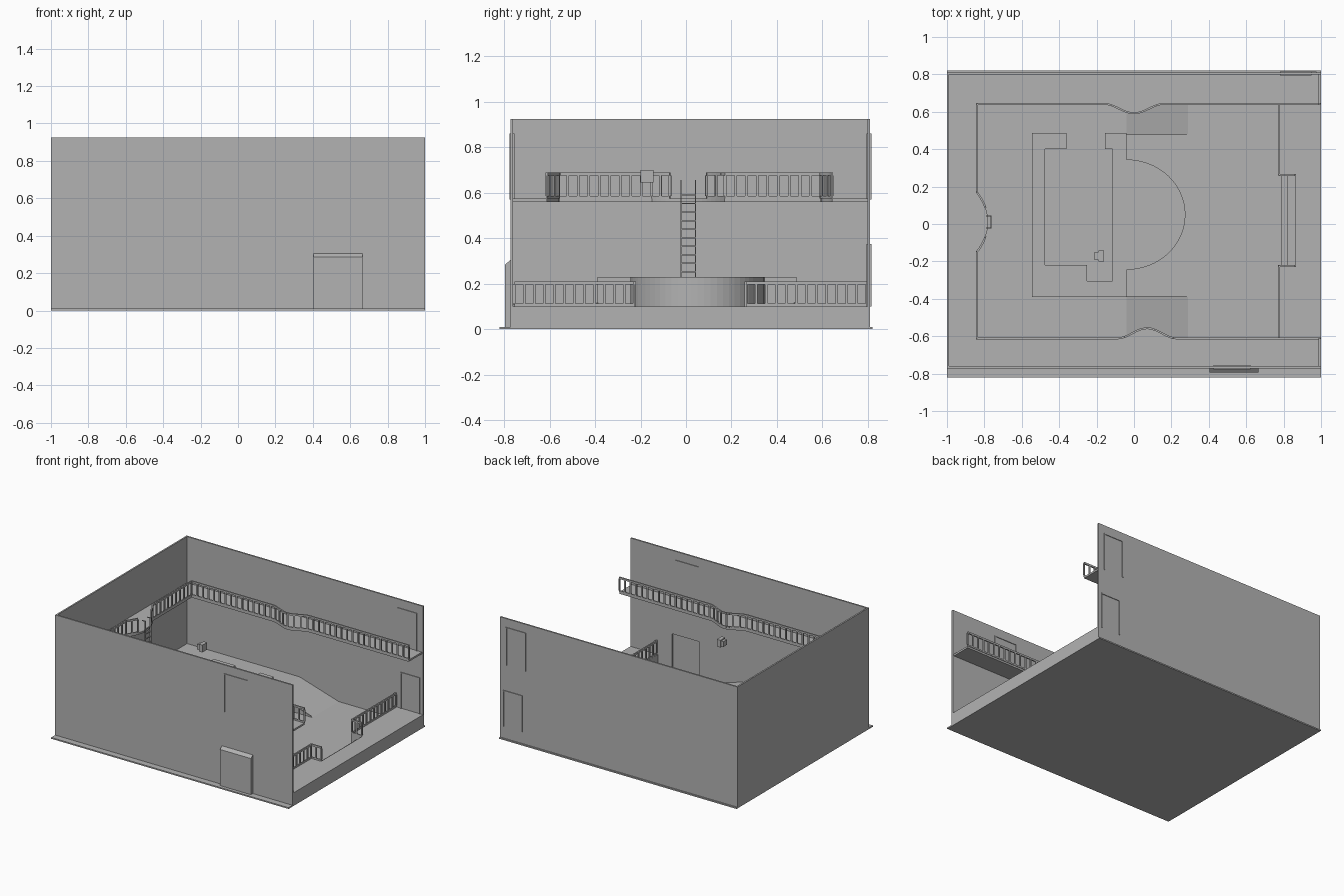
import bpy, bmesh, math
from mathutils import Vector, Matrix

if "Cube" in bpy.data.objects:
    bpy.data.objects.remove(bpy.data.objects["Cube"])

grey = bpy.data.materials.new("plain grey")
grey.diffuse_color = (0.45, 0.45, 0.45, 1)
grey.use_nodes = True
grey.node_tree.nodes["Principled BSDF"].inputs["Base Color"].default_value = grey.diffuse_color


def finish(name, bm):
    bmesh.ops.recalc_face_normals(bm, faces=bm.faces)
    me = bpy.data.meshes.new(name)
    bm.to_mesh(me)
    bm.free()
    me.materials.append(grey)
    ob = bpy.data.objects.new(name, me)
    bpy.context.collection.objects.link(ob)
    return ob


def add_box(bm, x0, x1, y0, y1, z0, z1):
    m = Matrix.Translation(((x0 + x1) / 2, (y0 + y1) / 2, (z0 + z1) / 2))
    bmesh.ops.create_cube(bm, size=1, matrix=m @ Matrix.Diagonal((x1 - x0, y1 - y0, z1 - z0, 1)))


def box(name, *b):
    bm = bmesh.new()
    add_box(bm, *b)
    return finish(name, bm)


def prism(name, pts, axis, a, b):
    """Extrude a flat outline along an axis from a to b."""
    put = {'x': lambda p, t: (t, p[0], p[1]),
           'y': lambda p, t: (p[0], t, p[1]),
           'z': lambda p, t: (p[0], p[1], t)}[axis]
    bm = bmesh.new()
    lo = [bm.verts.new(put(p, a)) for p in pts]
    hi = [bm.verts.new(put(p, b)) for p in pts]
    bm.faces.new(lo)
    bm.faces.new(hi)
    n = len(pts)
    for i in range(n):
        j = (i + 1) % n
        bm.faces.new((lo[i], lo[j], hi[j], hi[i]))
    return finish(name, bm)


def add_bar(bm, p, q, width, z0, z1):
    """Upright plank from p to q in plan."""
    p, q = Vector(p), Vector(q)
    d = q - p
    c = (p + q) / 2
    m = (Matrix.Translation((c.x, c.y, (z0 + z1) / 2)) @ Matrix.Rotation(math.atan2(d.y, d.x), 4, 'Z')
         @ Matrix.Diagonal((d.length, width, z1 - z0, 1)))
    bmesh.ops.create_cube(bm, size=1, matrix=m)


def railing(name, path, z, height=0.115, pitch=0.047):
    """Top and bottom rails along a path with evenly spaced balusters."""
    bm = bmesh.new()
    pts = [Vector(p) for p in path]
    total = sum((b - a).length for a, b in zip(pts, pts[1:]))
    step = total / max(1, round(total / pitch))
    run, nxt = 0, 0
    for a, b in zip(pts, pts[1:]):
        d = b - a
        u = d.normalized()
        add_bar(bm, a, b, 0.010, z + height - 0.014, z + height)
        add_bar(bm, a, b, 0.008, z, z + 0.012)
        while nxt <= run + d.length + 1e-5:
            c = a + u * (nxt - run)
            add_bar(bm, c - u * 0.006, c + u * 0.006, 0.008, z + 0.012, z + height - 0.014)
            nxt += step
        run += d.length
    return finish(name, bm)


# shell of the room
box("base_slab", -1, 1, -0.82, 0.82, 0, 0.01)
box("left_wall", -1, -0.988, -0.772, 0.81, 0.01, 0.925)
box("back_wall", -1, 1, 0.798, 0.81, 0.01, 0.925)
prism("front_wall", [(-1, 0.01), (0.42, 0.01), (0.42, 0.29), (0.65, 0.29), (0.65, 0.01),
                     (1, 0.01), (1, 0.925), (-1, 0.925)], 'y', -0.772, -0.76)
prism("front_porch", [(-0.771, 0.01), (-0.795, 0.01), (-0.795, 0.285), (-0.771, 0.305)], 'x', 0.405, 0.665)


# thin door frames showing on both sides of a wall
def door_frame(name, x0, x1, z0, z1, y0, y1):
    t = 0.007
    prism(name, [(x0, z0), (x0, z1), (x1, z1), (x1, z0), (x1 - t, z0), (x1 - t, z1 - t),
                 (x0 + t, z1 - t), (x0 + t, z0)], 'y', y0, y1)


door_frame("front_upper_door_frame", 0.425, 0.622, 0.57, 0.86, -0.777, -0.755)
door_frame("back_upper_door_frame", 0.78, 0.95, 0.57, 0.86, 0.793, 0.815)
door_frame("back_lower_door_frame", 0.81, 0.975, 0.10, 0.375, 0.793, 0.815)

# raised rear floor and the two ramps down to the sunken floor
box("rear_floor", -0.99, -0.04, -0.76, 0.80, 0.01, 0.11)
for side, y0, y1, edge in (("front", -0.76, -0.39, -0.39), ("back", 0.48, 0.80, 0.48)):
    prism(side + "_ramp", [(-0.04, 0.01), (0.29, 0.01), (-0.04, 0.11)], 'y', y0, y1)
    prism(side + "_ramp_curb", [(-0.04, 0.11), (0.28, 0.013), (0.28, 0.02), (-0.04, 0.118)],
          'y', edge - 0.004, edge + 0.004)

# entrance ledge with a stair notch
prism("entrance_ledge", [(0.77, -0.76), (1, -0.76), (1, 0.80), (0.77, 0.80), (0.77, 0.26),
                         (0.86, 0.26), (0.86, -0.22), (0.77, -0.22)], 'z', 0.01, 0.10)
prism("entrance_steps", [(0.785, 0.01), (0.86, 0.01), (0.86, 0.07), (0.82, 0.07),
                         (0.82, 0.04), (0.785, 0.04)], 'y', -0.22, 0.26)
railing("front_ledge_railing", [(0.775, -0.755), (0.775, -0.225), (0.86, -0.225)], 0.10, 0.11, 0.045)
railing("back_ledge_railing", [(0.775, 0.795), (0.775, 0.262), (0.86, 0.262)], 0.10, 0.11, 0.045)

# bar counter with a rounded stage flush against its front
prism("bar_counter", [(-0.36, 0.487), (-0.545, 0.487), (-0.545, -0.39), (-0.04, -0.39), (-0.04, 0.487),
                      (-0.155, 0.487), (-0.155, 0.40), (-0.115, 0.40), (-0.115, -0.305), (-0.25, -0.305),
                      (-0.25, -0.22), (-0.475, -0.22), (-0.475, 0.40), (-0.36, 0.40)], 'z', 0.11, 0.23)
arc = [(-0.04 + 0.315 * math.sin(math.pi * i / 32), 0.05 - 0.295 * math.cos(math.pi * i / 32)) for i in range(33)]
prism("round_stage", arc, 'z', 0.01, 0.23)


# balcony edge with a bulge in the middle of each side
def bump(t):
    return 0.5 + 0.5 * math.cos(math.pi * t)


ts = [i / 8 for i in range(-8, 9)]
front_edge = [(0.99, -0.612)] + [(0.07 - 0.16 * t, -0.612 + 0.055 * bump(t)) for t in ts] + [(-0.84, -0.612)]
left_edge = [(-0.84 + 0.06 * (1 - t * t), 0.01 + 0.16 * t) for t in ts]
back_edge = [(-0.84, 0.642)] + [(0.16 * t, 0.642 - 0.05 * bump(t)) for t in ts] + [(0.99, 0.642)]
outer = [(0.99, 0.80), (-0.99, 0.80), (-0.99, -0.762), (0.99, -0.762)]
prism("balcony_floor", outer + front_edge + left_edge + back_edge, 'z', 0.56, 0.574)
railing("front_balcony_railing", front_edge, 0.574)
railing("back_balcony_railing", back_edge, 0.574)
railing("left_balcony_railing_front", [(-0.84, -0.612)] + [p for p in left_edge if p[1] < -0.06], 0.574)
railing("left_balcony_railing_back", [p for p in left_edge if p[1] > 0.08] + [(-0.84, 0.642)], 0.574)

# ladder up to the balcony
bm = bmesh.new()
for y in (-0.022, 0.042):
    add_box(bm, -0.772, -0.762, y - 0.003, y + 0.003, 0.11, 0.655)
    add_box(bm, -0.792, -0.762, y - 0.003, y + 0.003, 0.649, 0.655)
for i in range(13):
    z = 0.14 + i * 0.0375
    add_box(bm, -0.771, -0.763, -0.022, 0.042, z - 0.003, z + 0.003)
finish("ladder", bm)

# hanging lamp box with a narrower hood
box("lamp_box", -0.19, -0.16, -0.20, -0.143, 0.645, 0.70)
box("lamp_hood", -0.21, -0.19, -0.192, -0.151, 0.652, 0.692)
